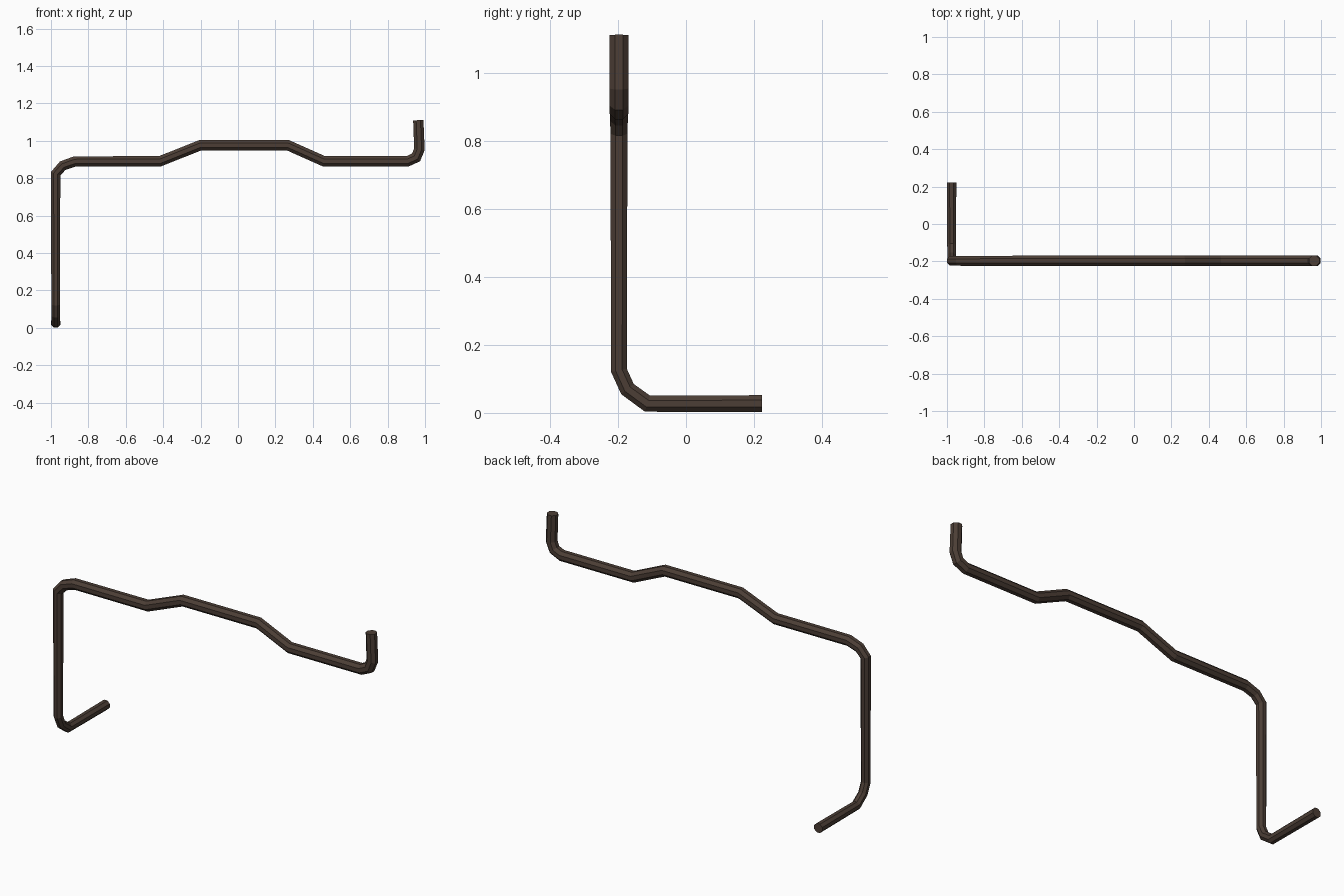
import bpy, bmesh, math
from mathutils import Vector

if "Cube" in bpy.data.objects:
    bpy.data.objects.remove(bpy.data.objects["Cube"])

# Centre line of the bent pipe with its apothem at each point: x, y, z, r
X, Y = -0.975, -0.197
PATH = [
    (X, 0.223, 0.027, 0.025), (X, -0.113, 0.027, 0.0235),              # foot
    (X, -0.172, 0.07, 0.023), (X, Y, 0.125, 0.023),                    # lower bend
    (X, Y, 0.824, 0.025), (-0.937, Y, 0.867, 0.026),                   # upper bend
    (-0.871, Y, 0.89, 0.027), (-0.418, Y, 0.89, 0.0275),               # left run
    (-0.202, Y, 0.976, 0.0275), (0.267, Y, 0.976, 0.0275),             # raised middle
    (0.46, Y, 0.89, 0.0275), (0.906, Y, 0.89, 0.0275),                 # right run
    (0.952, Y, 0.911, 0.0275), (0.97, Y, 0.955, 0.028),                # end bend
    (0.964, Y, 1.11, 0.0275),                                          # upright tip
]
SIDES = 8

mat = bpy.data.materials.new("dark brown metal")
mat.diffuse_color = (0.072, 0.048, 0.036, 1)
mat.use_nodes = True
mat.node_tree.nodes["Principled BSDF"].inputs["Base Color"].default_value = mat.diffuse_color


def sweep(name, path, sides):
    """Sweep a flat-sided ring along the path with mitred bends."""
    pts = [Vector(p[:3]) for p in path]
    dirs = [(b - a).normalized() for a, b in zip(pts, pts[1:])]
    side = Vector((1, 0, 0))
    up = dirs[0].cross(side)
    angles = [math.tau * (k + 0.5) / sides for k in range(sides)]
    unit = [(side * math.cos(a) + up * math.sin(a)) / math.cos(math.pi / sides) for a in angles]

    bm = bmesh.new()
    rings = []
    for i, p in enumerate(pts):
        d_in = dirs[max(i - 1, 0)]
        d_out = dirs[min(i, len(dirs) - 1)]
        n = (d_in + d_out).normalized()
        # slide the ring onto the mitre plane, then turn it to the next direction
        rings.append([bm.verts.new(p + path[i][3] * (u - d_in * (u.dot(n) / d_in.dot(n))))
                      for u in unit])
        turn = d_in.rotation_difference(d_out)
        unit = [turn @ u for u in unit]
    for a, b in zip(rings, rings[1:]):
        for k in range(sides):
            j = (k + 1) % sides
            bm.faces.new((a[k], a[j], b[j], b[k]))
    bm.faces.new(rings[0])
    bm.faces.new(rings[-1])
    bmesh.ops.recalc_face_normals(bm, faces=bm.faces)
    me = bpy.data.meshes.new(name)
    bm.to_mesh(me)
    bm.free()
    ob = bpy.data.objects.new(name, me)
    bpy.context.collection.objects.link(ob)
    me.materials.append(mat)
    return ob


sweep("bent_pipe", PATH, SIDES)
